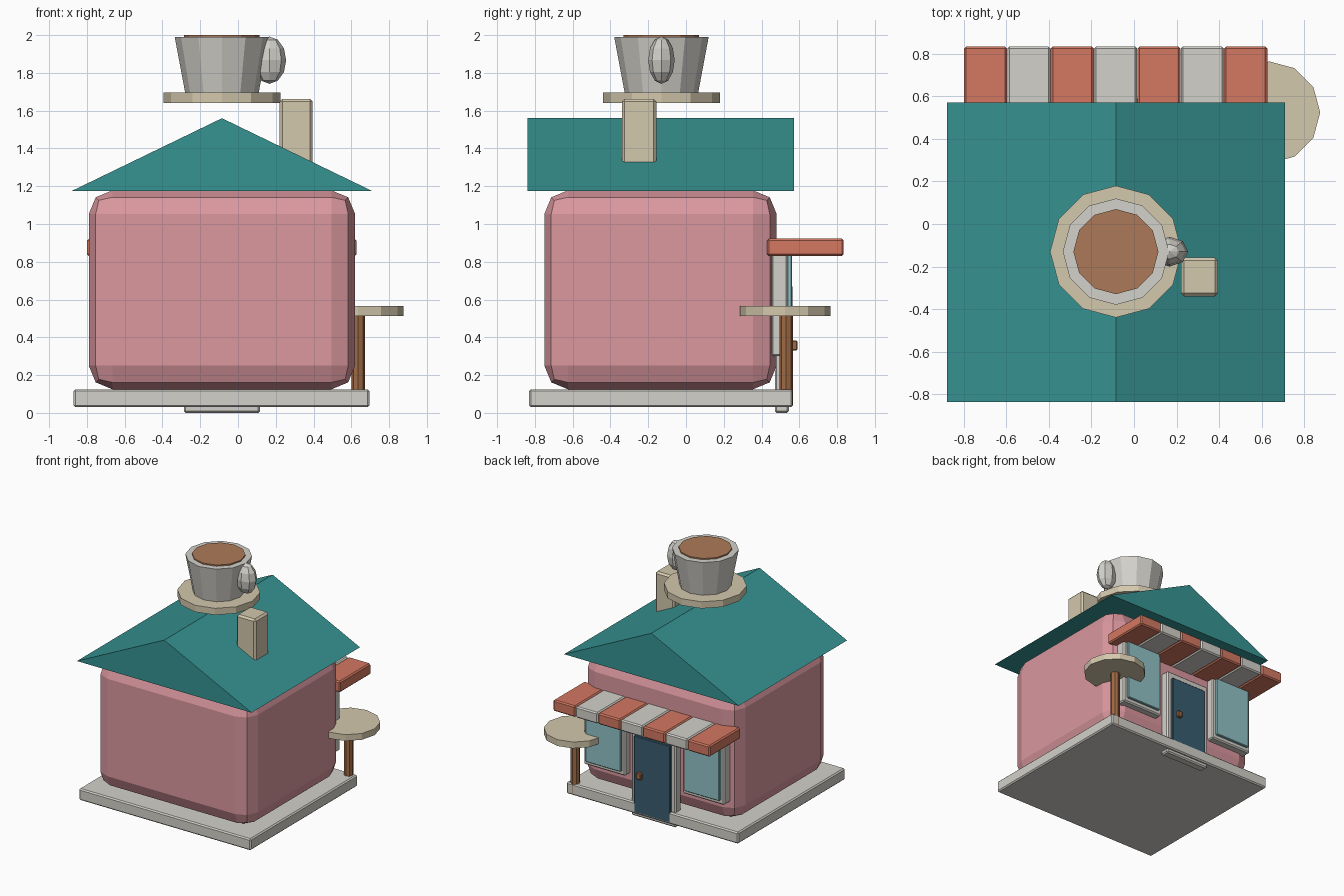
import bpy, bmesh, math

if "Cube" in bpy.data.objects:
    bpy.data.objects.remove(bpy.data.objects["Cube"])

CX, CY = -0.085, -0.13   # centre of the building


def mat(name, r, g, b):
    def lin(c):
        c /= 255
        return c / 12.92 if c < 0.04045 else ((c + 0.055) / 1.055) ** 2.4
    m = bpy.data.materials.new(name)
    m.diffuse_color = (lin(r), lin(g), lin(b), 1)
    m.use_nodes = True
    m.node_tree.nodes["Principled BSDF"].inputs["Base Color"].default_value = m.diffuse_color
    return m


PINK = mat("pink_wall", 219, 152, 159)
TEAL = mat("teal_roof", 54, 148, 146)
CREAM = mat("beige", 212, 200, 173)
GREY = mat("pale_grey", 211, 209, 202)
RED = mat("terracotta", 212, 120, 97)
BROWN = mat("coffee_brown", 172, 122, 88)
WOOD = mat("wood", 160, 107, 70)
NAVY = mat("door_blue", 58, 94, 114)
GLASS = mat("window_blue", 146, 196, 200)


def add(name, bm, material):
    me = bpy.data.meshes.new(name)
    bmesh.ops.recalc_face_normals(bm, faces=bm.faces)
    bm.to_mesh(me)
    bm.free()
    me.materials.append(material)
    ob = bpy.data.objects.new(name, me)
    bpy.context.collection.objects.link(ob)
    return ob


def box(name, x, y, z, material, bevel=0.01, segments=1):
    """Bevelled box from (min, max) ranges."""
    bm = bmesh.new()
    bmesh.ops.create_cube(bm, size=1)
    for v in bm.verts:
        v.co = [r[0] if c < 0 else r[1] for c, r in zip(v.co, (x, y, z))]
    if bevel:
        bmesh.ops.bevel(bm, geom=bm.edges[:], offset=bevel, segments=segments,
                        profile=0.5, affect='EDGES')
    return add(name, bm, material)


def drum(name, x, y, z, r_low, r_high, material, sides=12):
    """Straight or tapered cylinder with a vertex on the x axis."""
    bm = bmesh.new()
    rings = []
    for h, r in ((z[0], r_low), (z[1], r_high)):
        rings.append([bm.verts.new((x + r * math.cos(math.tau * i / sides),
                                    y + r * math.sin(math.tau * i / sides), h))
                      for i in range(sides)])
        bm.faces.new(rings[-1])
    for i in range(sides):
        j = (i + 1) % sides
        bm.faces.new((rings[0][i], rings[0][j], rings[1][j], rings[1][i]))
    return add(name, bm, material)


# Base slab and rounded walls
box("base_slab", (-0.87, 0.695), (-0.83, 0.565), (0.03, 0.125), GREY)
box("walls", (-0.79, 0.62), (-0.75, 0.48), (0.125, 1.178), PINK, 0.125, 2)

# Gabled roof
bm = bmesh.new()
ends = [[bm.verts.new((x, y, z)) for x, z in ((-0.88, 1.175), (0.71, 1.175), (CX, 1.56))]
        for y in (-0.838, 0.572)]
for e in ends:
    bm.faces.new(e)
for i in range(3):
    j = (i + 1) % 3
    bm.faces.new((ends[0][i], ends[0][j], ends[1][j], ends[1][i]))
add("roof", bm, TEAL)

# Chimney
box("chimney", (0.22, 0.395), (-0.34, -0.157), (1.22, 1.663), CREAM, 0.015)

# Rooftop cup on a saucer
drum("saucer", CX, CY, (1.64, 1.695), 0.31, 0.31, CREAM)
drum("cup", CX, CY, (1.67, 1.99), 0.19, 0.25, GREY)
drum("coffee", CX, CY, (1.96, 2.0), 0.2, 0.2, BROWN)
bm = bmesh.new()
bmesh.ops.create_uvsphere(bm, u_segments=8, v_segments=6, radius=1)
for v in bm.verts:
    v.co = (0.167 + 0.088 * v.co.x, CY + 0.07 * v.co.y, 1.867 + 0.125 * v.co.z)
add("cup_handle", bm, GREY)

# Striped awning
for i in range(7):
    x0 = -0.80 + i * 0.204
    box(f"awning_stripe_{i + 1}", (x0, x0 + 0.203), (0.43, 0.835), (0.83, 0.922),
        GREY if i % 2 else RED)

# Door with frame and knob
box("door_frame", (-0.287, 0.117), (0.47, 0.545), (0.0, 0.73), GREY)
box("door", (CX - 0.165, CX + 0.165), (0.50, 0.565), (0.04, 0.672), NAVY, 0.005)
box("door_knob", (0.0, 0.045), (0.55, 0.59), (0.33, 0.383), WOOD, 0.006)

# Windows on both sides of the door
for side, label in ((-1, "left"), (1, "right")):
    x = CX + side * 0.45
    box(f"window_frame_{label}", (x - 0.19, x + 0.19), (0.45, 0.54), (0.30, 0.84), GREY)
    box(f"window_glass_{label}", (x - 0.16, x + 0.16), (0.50, 0.56), (0.335, 0.835), GLASS, 0.005)

# Round side table
drum("table_top", 0.636, 0.525, (0.513, 0.565), 0.24, 0.24, CREAM)
drum("table_leg", 0.636, 0.53, (0.04, 0.53), 0.036, 0.036, WOOD, 8)
